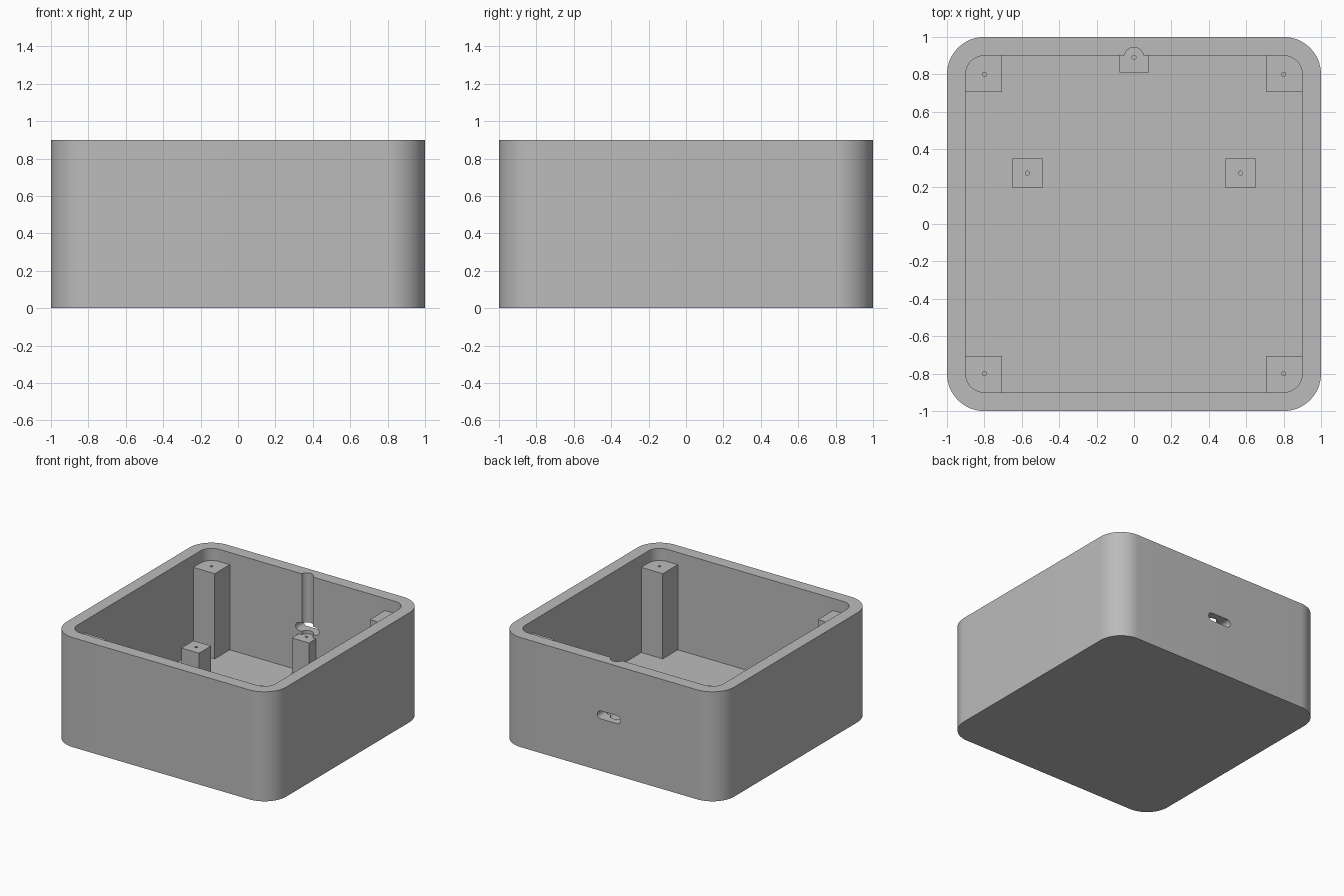
import bpy, bmesh, math

if "Cube" in bpy.data.objects:
    bpy.data.objects.remove(bpy.data.objects["Cube"])

grey = bpy.data.materials.new("plain grey")
grey.diffuse_color = (0.5, 0.5, 0.5, 1)
grey.use_nodes = True
grey.node_tree.nodes["Principled BSDF"].inputs["Base Color"].default_value = grey.diffuse_color


def rounded(half_x, half_y, r, steps=16):
    """Counter-clockwise rounded rectangle outline."""
    pts = []
    for k, (sx, sy) in enumerate([(1, 1), (-1, 1), (-1, -1), (1, -1)]):
        for i in range(steps + 1):
            a = math.pi / 2 * (k + i / steps)
            p = (sx * (half_x - r) + r * math.cos(a), sy * (half_y - r) + r * math.sin(a))
            if not pts or math.dist(p, pts[-1]) > 1e-5:
                pts.append(p)
    if math.dist(pts[0], pts[-1]) < 1e-5:
        pts.pop()
    return pts


def prism(name, outline, low, high, upright=True):
    """Extrude an outline along z, or along y when not upright."""
    bm = bmesh.new()
    put = (lambda p, h: (p[0], p[1], h)) if upright else (lambda p, h: (p[0], h, p[1]))
    bottom = [bm.verts.new(put(p, low)) for p in outline]
    top = [bm.verts.new(put(p, high)) for p in outline]
    bm.faces.new(bottom[::-1])
    bm.faces.new(top)
    n = len(outline)
    for i in range(n):
        j = (i + 1) % n
        bm.faces.new((bottom[i], bottom[j], top[j], top[i]))
    bmesh.ops.recalc_face_normals(bm, faces=bm.faces)
    mesh = bpy.data.meshes.new(name)
    bm.to_mesh(mesh)
    bm.free()
    mesh.materials.append(grey)
    ob = bpy.data.objects.new(name, mesh)
    bpy.context.collection.objects.link(ob)
    return ob


def circle(x, y, r, n):
    return [(x + r * math.cos(2 * math.pi * i / n), y + r * math.sin(2 * math.pi * i / n)) for i in range(n)]


def box(x0, x1, y0, y1):
    x0, x1 = sorted((x0, x1))
    y0, y1 = sorted((y0, y1))
    return [(x0, y0), (x1, y0), (x1, y1), (x0, y1)]


def cut(ob, cutter):
    """Subtract the cutter, then remove it."""
    mod = ob.modifiers.new("cut", 'BOOLEAN')
    mod.operation = 'DIFFERENCE'
    mod.solver = 'EXACT'
    mod.object = cutter
    cutter.hide_render = True
    bpy.ops.object.select_all(action='DESELECT')
    bpy.context.view_layer.objects.active = ob
    ob.select_set(True)
    bpy.ops.object.modifier_apply(modifier=mod.name)
    bpy.data.objects.remove(cutter)


def smooth(ob):
    bpy.ops.object.select_all(action='DESELECT')
    bpy.context.view_layer.objects.active = ob
    ob.select_set(True)
    bpy.ops.object.shade_smooth_by_angle(angle=math.radians(30))


def post(name, outline, top, hx, hy):
    """Screw post standing in the floor, with a pilot hole in its top."""
    ob = prism(name, outline, 0.08, top)
    cut(ob, prism("pilot_cutter", circle(hx, hy, 0.011, 16), top - 0.2, top + 0.1))
    smooth(ob)


# Open case with rounded corners
case = prism("case", rounded(1, 1, 0.2), 0, 0.9)
cut(case, prism("cavity_cutter", rounded(0.9, 0.9, 0.1), 0.1, 1.0))

# Screwdriver groove in the back wall, open at the rim
cut(case, prism("groove_cutter", circle(0, 0.893, 0.051, 48), 0.395, 1.0))

# Cable slot through the back wall
slot = [(x, z + 0.46) for x, z in rounded(0.106, 0.033, 0.033, 10)]
cut(case, prism("slot_cutter", slot, 0.85, 1.1, upright=False))
smooth(case)

# Tall corner posts for the lid
for sx, side in ((-1, "left"), (1, "right")):
    for sy, end in ((-1, "front"), (1, "back")):
        post(f"corner_post_{end}_{side}", box(sx * 0.705, sx * 0.91, sy * 0.705, sy * 0.91),
             0.8, sx * 0.8, sy * 0.8)
    # Short board posts
    post(f"board_post_{side}", box(sx * 0.49, sx * 0.65, 0.193, 0.35), 0.4, sx * 0.57, 0.272)

# Short post against the back wall, under the groove
post("back_post", box(-0.078, 0.078, 0.81, 0.95), 0.4, 0, 0.89)
